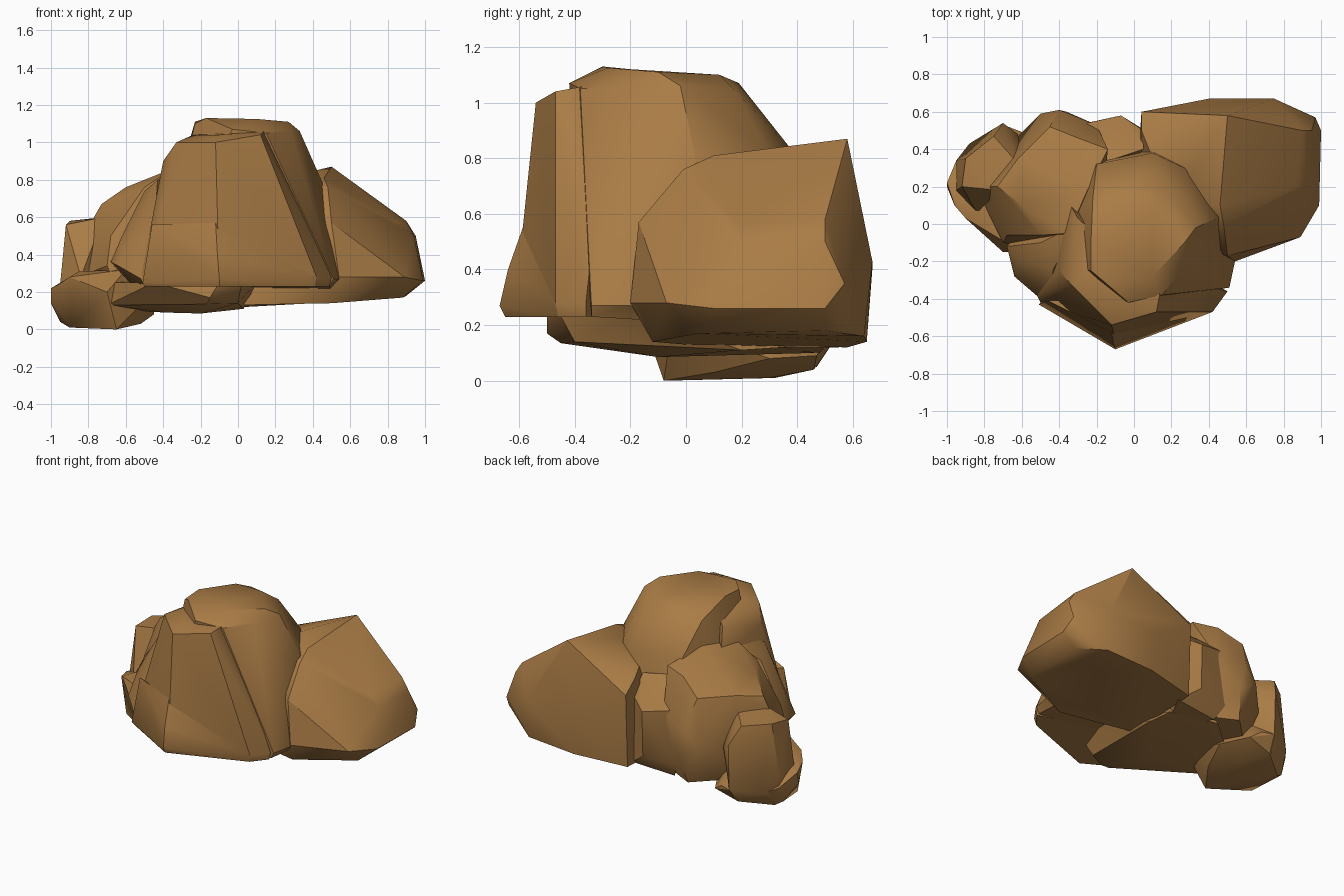
import bpy, bmesh, math

stone = bpy.data.materials.new("warm brown stone")
stone.diffuse_color = (0.40, 0.20, 0.06, 1)


def rock(name, pts, chamfer=0.0):
    """Faceted boulder: hull of a few corner points, sharp rims chamfered."""
    bm = bmesh.new()
    for p in pts:
        bm.verts.new(p)
    bmesh.ops.convex_hull(bm, input=bm.verts[:])
    loose = [v for v in bm.verts if not v.link_faces]
    bmesh.ops.delete(bm, geom=loose, context='VERTS')
    bmesh.ops.dissolve_limit(bm, angle_limit=math.radians(5),
                             verts=bm.verts[:], edges=bm.edges[:])
    rims = [e for e in bm.edges
            if len(e.link_faces) == 2 and e.calc_face_angle(0) > math.radians(50)]
    if rims and chamfer:
        bmesh.ops.bevel(bm, geom=rims, offset=chamfer, segments=1,
                        profile=0.5, affect='EDGES', clamp_overlap=True)
    bmesh.ops.recalc_face_normals(bm, faces=bm.faces[:])
    me = bpy.data.meshes.new(name)
    bm.to_mesh(me)
    bm.free()
    me.materials.append(stone)
    ob = bpy.data.objects.new(name, me)
    bpy.context.collection.objects.link(ob)
    bpy.ops.object.select_all(action='DESELECT')
    ob.select_set(True)
    bpy.context.view_layer.objects.active = ob
    bpy.ops.object.shade_smooth_by_angle(angle=math.radians(32))
    return ob


# tall front slab with a vertical prow and a chamfer strip on the right
rock("front_slab", [
    (-.50, -.42, .23), (-.10, -.62, .23), (.41, -.46, .23), (.49, -.36, .23),
    (.42, -.47, .28), (.50, -.36, .28), (.31, -.32, .66),
    (-.52, -.38, .27), (-.50, -.05, .25), (-.12, -.585, .62),
    (-.12, -.54, 1.0), (-.10, -.46, 1.04), (.12, -.47, 1.04), (.14, -.36, 1.06),
    (-.33, -.33, 1.0), (-.40, -.25, .90), (-.24, -.25, 1.04), (-.30, .03, .97),
    (-.35, .12, .80)])

# flared foot of the slab
rock("front_skirt", [
    (-.46, -.41, .56), (-.12, -.58, .57), (-.11, -.64, .40), (-.10, -.67, .27),
    (-.10, -.65, .23), (-.51, -.43, .25), (-.50, -.42, .23), (.41, -.46, .23),
    (.42, -.47, .28), (0, -.40, .40)])

# rounded summit dome
rock("summit_dome", [
    (-.17, -.30, 1.13), (.10, -.28, 1.125), (-.23, -.10, 1.11), (.27, -.10, 1.11),
    (.10, .12, 1.10), (-.10, .12, 1.10), (-.03, -.42, 1.07), (-.23, -.25, 1.10),
    (.33, -.02, 1.06), (.28, -.22, 1.06), (.15, -.38, 1.05), (.19, .17, 1.05),
    (-.03, .19, 1.07), (-.22, .14, 1.03), (0, .28, .95), (.15, .26, .96),
    (.48, .05, .72), (.42, -.21, .68), (.27, .30, .82), (.10, .38, .83),
    (-.20, .32, .84), (-.32, .05, .80),
    (.51, -.34, .27), (.54, -.20, .27), (.49, -.34, .23), (.50, .15, .2),
    (.10, .42, .2), (-.30, .35, .2), (-.45, -.20, .25)])

# big wedge on the right
rock("right_boulder", [
    (.04, .58, .12), (.40, .65, .14), (.75, .64, .16), (.90, .50, .18),
    (.88, .05, .17), (.50, -.12, .14), (0, 0, .13),
    (1.0, .50, .26), (.99, .10, .26), (.89, -.07, .28), (.54, -.20, .28),
    (.97, .57, .35), (.75, .67, .43), (.40, .67, .40),
    (.95, .50, .50), (.94, .20, .50), (.90, .50, .58), (.87, .20, .56),
    (.75, .55, .66), (.50, .58, .87), (.46, .10, .81), (.48, -.01, .76),
    (.50, -.17, .57), (.04, .60, .62), (.04, .50, .70), (.20, .10, .80)])

# stepped rocks on the left
rock("left_shoulder", [
    (-.40, .10, .83), (-.25, .18, .88), (-.14, .40, .80), (-.30, .46, .79),
    (-.60, .10, .76), (-.62, .35, .70), (-.35, -.05, .86),
    (-.73, .20, .67), (-.45, .52, .70), (-.40, .61, .50), (-.36, .60, .30),
    (-.50, .59, .40), (-.64, .45, .30), (-.77, .20, .60), (-.80, .10, .30),
    (-.70, -.10, .34), (-.68, -.06, .50), (-.50, -.06, .76), (-.20, .53, .55),
    (-.60, -.10, .12), (-.65, .30, .12), (-.40, .55, .12), (-.20, .45, .12),
    (-.20, -.20, .12)])

rock("left_front_fin", [
    (-.64, -.28, .34), (-.62, -.20, .50), (-.50, -.40, .26), (-.50, -.10, .74),
    (-.43, -.24, .80), (-.68, -.12, .36), (-.55, -.20, .22), (-.30, -.2, .24),
    (-.30, 0, .88), (-.5, .1, .3), (-.45, -.33, .5)])

rock("left_post", [
    (-.92, .20, .56), (-.90, .35, .58), (-.75, .47, .57), (-.72, .18, .60),
    (-.95, .18, .25), (-.95, .34, .22), (-.88, .43, .12), (-.70, .53, .14),
    (-.70, .54, .45), (-.60, .30, .10), (-.62, .48, .40), (-.60, .30, .60),
    (-.84, .06, .28), (-.72, .47, .05), (-.93, .32, .05)])

rock("left_low_lump", [
    (-.90, .07, .01), (-.90, .32, .01), (-.65, -.08, 0), (-.62, .30, .01),
    (-.72, .46, .04), (-.52, .10, .03), (-.45, .30, .08), (-.95, .30, .04),
    (-.55, .47, .09), (-.62, .50, .14), (-.88, .42, .12),
    (-1.0, .20, .14), (-1.0, .22, .22), (-.96, .10, .24), (-.90, .03, .28),
    (-.95, .34, .15), (-.70, .53, .14), (-.70, -.15, .20), (-.60, -.15, .32),
    (-.85, .05, .31), (-.45, -.05, .20), (-.6, .3, .32)])

# filler rock at the back and flat slab underneath
rock("back_rock", [
    (-.07, .58, .53), (-.25, .54, .57), (.05, .50, .58), (-.25, .46, .64),
    (-.25, .30, .72), (.05, .40, .70), (-.07, .57, .22), (-.30, .53, .20),
    (.06, .50, .12), (-.25, .48, .10), (-.1, .2, .12)])

rock("base_slab", [
    (-.45, -.40, .25), (-.10, -.50, .25), (.02, -.46, .25), (-.15, -.50, .17),
    (-.17, -.45, .135), (0, -.40, .14), (.10, -.20, .25), (.03, .2, .11),
    (.0, .35, .12), (-.30, .46, .10), (-.60, .20, .10), (-.70, -.10, .13),
    (-.38, -.1, .09), (-.20, -.1, .085), (-.70, -.10, .25), (-.20, .40, .30)])
